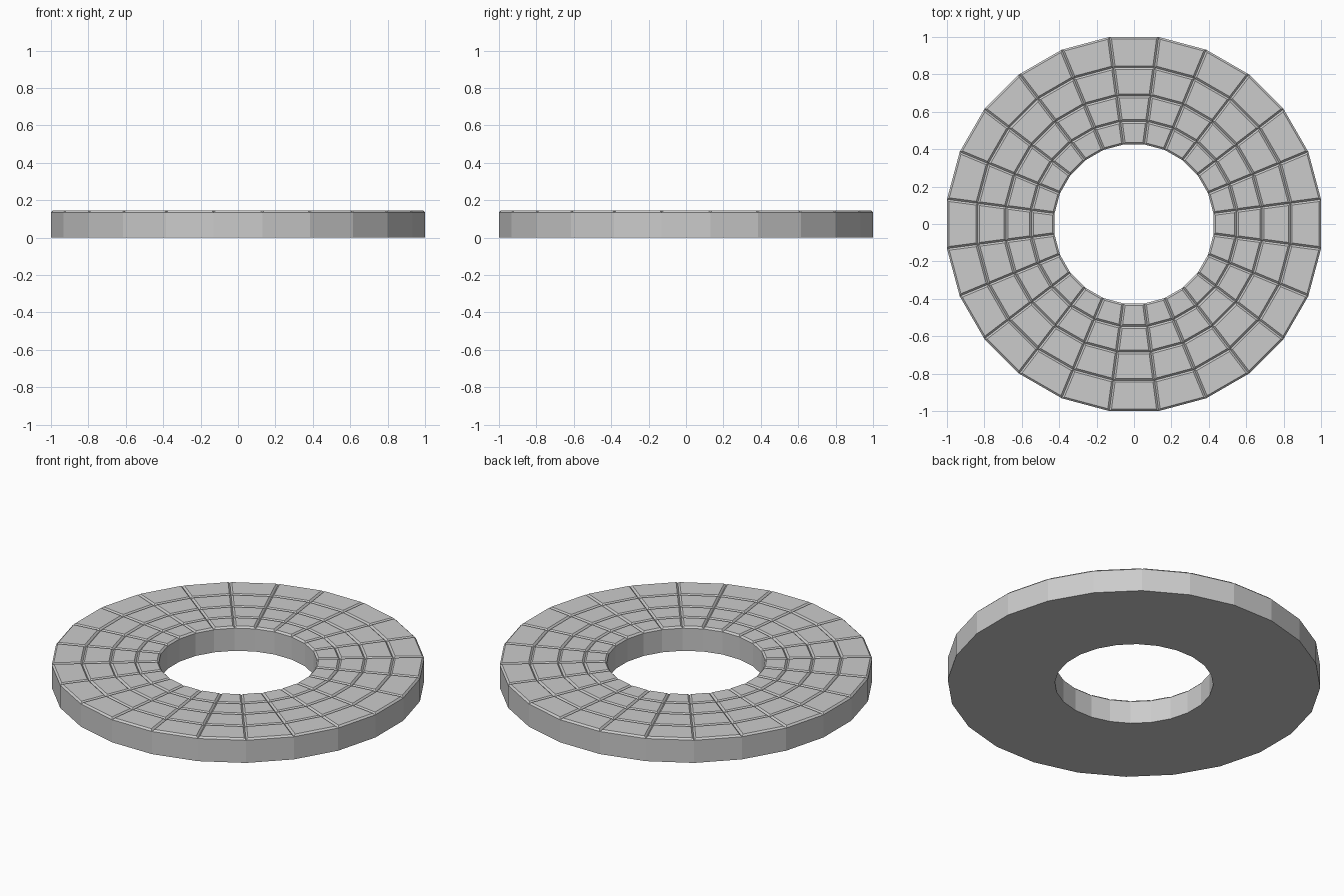
import bpy, bmesh, math

if "Cube" in bpy.data.objects:
    bpy.data.objects.remove(bpy.data.objects["Cube"])

SIDES = 24
HEIGHT = 0.145
BEVEL = 0.01
APOTHEMS = [0.425, 0.548, 0.684, 0.836, 1.0]   # ring boundaries, inner to outer

bm = bmesh.new()


def ring(apothem, z):
    r = apothem / math.cos(math.pi / SIDES)
    return [bm.verts.new((r * math.cos(2 * math.pi * (i + 0.5) / SIDES),
                          r * math.sin(2 * math.pi * (i + 0.5) / SIDES), z))
            for i in range(SIDES)]


def bridge(a, b):
    return [bm.faces.new((a[i], b[i], b[(i + 1) % SIDES], a[(i + 1) % SIDES]))
            for i in range(SIDES)]


# Slab: paved top, outer wall, underside, inner wall
top = [ring(a, HEIGHT - BEVEL) for a in APOTHEMS]
bottom_in, bottom_out = ring(APOTHEMS[0], 0), ring(APOTHEMS[-1], 0)
tiles = []
for a, b in zip(top, top[1:]):
    tiles += bridge(a, b)
bridge(top[-1], bottom_out)
bridge(bottom_out, bottom_in)
bridge(bottom_in, top[0])
bm.normal_update()

# Raised chamfered tiles leave V-shaped joints between them
bmesh.ops.inset_individual(bm, faces=tiles, thickness=BEVEL, depth=BEVEL,
                           use_even_offset=True)
bmesh.ops.recalc_face_normals(bm, faces=bm.faces[:])

mesh = bpy.data.meshes.new("paved_ring")
bm.to_mesh(mesh)
bm.free()
bpy.context.collection.objects.link(bpy.data.objects.new("paved_ring", mesh))
